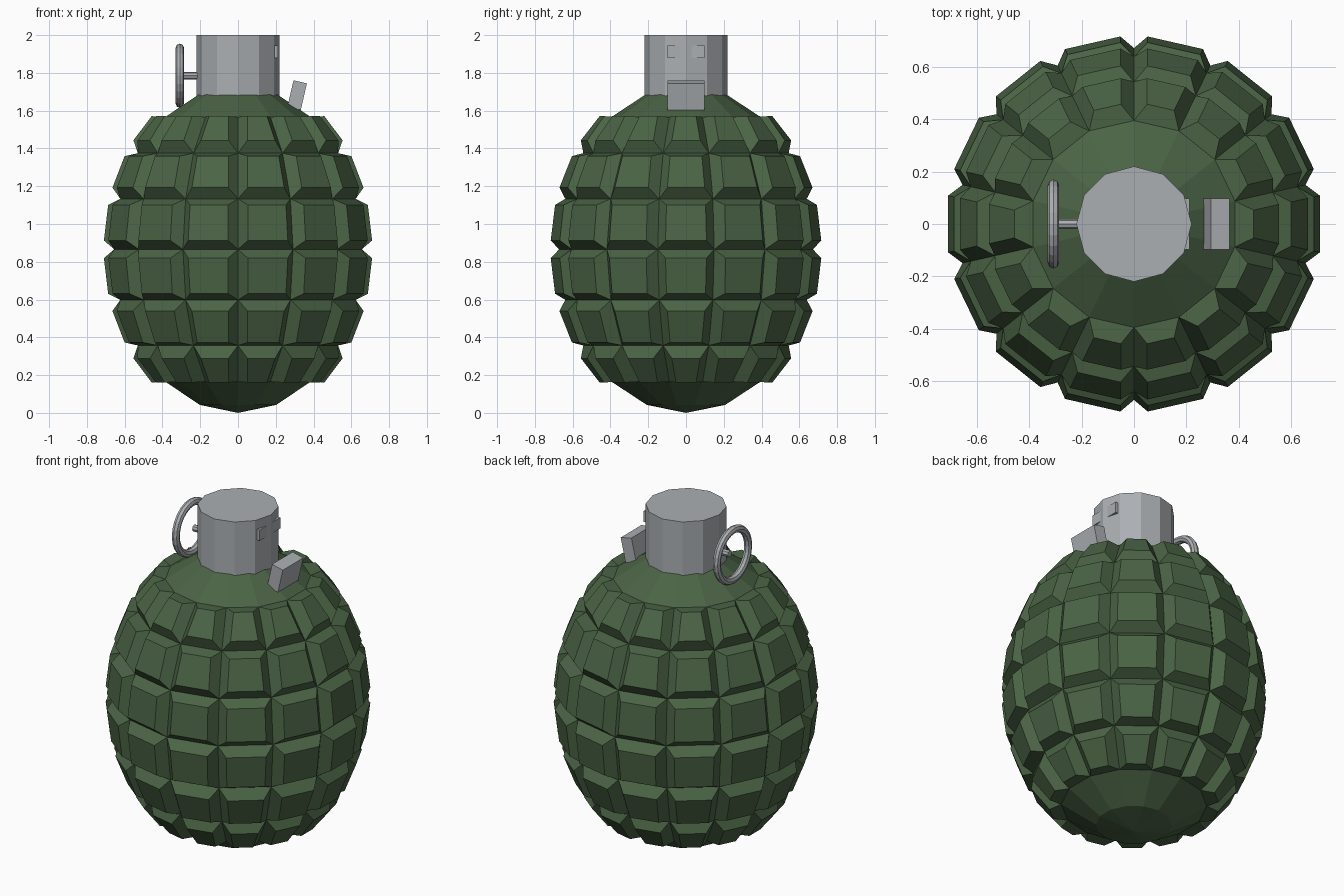
import bpy, bmesh, math
from mathutils import Matrix

if "Cube" in bpy.data.objects:
    bpy.data.objects.remove(bpy.data.objects["Cube"])


def material(name, rgb):
    m = bpy.data.materials.new(name)
    m.diffuse_color = (*rgb, 1)
    m.use_nodes = True
    m.node_tree.nodes["Principled BSDF"].inputs["Base Color"].default_value = m.diffuse_color
    return m


GREEN = material("olive_green", (0.07, 0.127, 0.06))
GREY = material("steel_grey", (0.41, 0.43, 0.45))


def finish(bm, name, mat):
    bmesh.ops.recalc_face_normals(bm, faces=bm.faces[:])
    me = bpy.data.meshes.new(name)
    bm.to_mesh(me)
    bm.free()
    me.materials.append(mat)
    ob = bpy.data.objects.new(name, me)
    bpy.context.collection.objects.link(ob)
    return ob


def box(name, size, loc, tilt=0.0):
    bm = bmesh.new()
    mat = (Matrix.Translation(loc) @ Matrix.Rotation(tilt, 4, 'Y')
           @ Matrix.Diagonal((*size, 1)))
    bmesh.ops.create_cube(bm, size=1, matrix=mat)
    return finish(bm, name, GREY)


def cylinder(name, sides, radius, length, matrix):
    bm = bmesh.new()
    bmesh.ops.create_cone(bm, cap_ends=True, segments=sides, radius1=radius,
                          radius2=radius, depth=length, matrix=matrix)
    return finish(bm, name, GREY)


# Body: stretched sphere whose six middle bands carry raised, tapered blocks
SIDES, RINGS, R, H = 14, 10, 0.672, 0.866
bm = bmesh.new()
turn = Matrix.Rotation(math.pi / 2, 4, 'Z')
bmesh.ops.create_uvsphere(bm, u_segments=SIDES, v_segments=RINGS, radius=1)
# put a groove on the y axis so a block is centred on the x axis
top = max((v for v in bm.verts if abs(v.co.z) < 0.01), key=lambda v: v.co.y)
spin = math.pi / 2 - math.atan2(top.co.y, top.co.x)
bmesh.ops.transform(bm, verts=bm.verts[:], matrix=Matrix.Translation((0, 0, H))
                    @ Matrix.Diagonal((R, R, H, 1)) @ Matrix.Rotation(spin, 4, 'Z'))
bmesh.ops.recalc_face_normals(bm, faces=bm.faces[:])
bm.normal_update()
band = 0.75 * H
blocks = [f for f in bm.faces if abs(f.calc_center_median().z - H) < band]
bmesh.ops.inset_individual(bm, faces=blocks, thickness=0.04, depth=0.06,
                           use_even_offset=True)
finish(bm, "body", GREEN)

# Neck
cylinder("neck", 12, 0.22, 0.34, Matrix.Translation((0, 0, 1.83)))

# Clip on the neck and the tilted lever stub
box("neck_clip", (0.06, 0.194, 0.065), (0.182, 0, 1.912))
box("lever_stub", (0.073, 0.194, 0.145), (0.313, 0, 1.682), math.radians(13))

# Pull ring and its post
cylinder("ring_post", 8, 0.02, 0.12,
         Matrix.Translation((-0.23, 0, 1.785)) @ Matrix.Rotation(math.pi / 2, 4, 'Y'))
bpy.ops.mesh.primitive_torus_add(major_segments=24, minor_segments=8,
                                 major_radius=0.148, minor_radius=0.022,
                                 location=(-0.308, 0, 1.785),
                                 rotation=(0, math.pi / 2, 0))
ring = bpy.context.object
ring.name = "pull_ring"
ring.data.materials.append(GREY)
